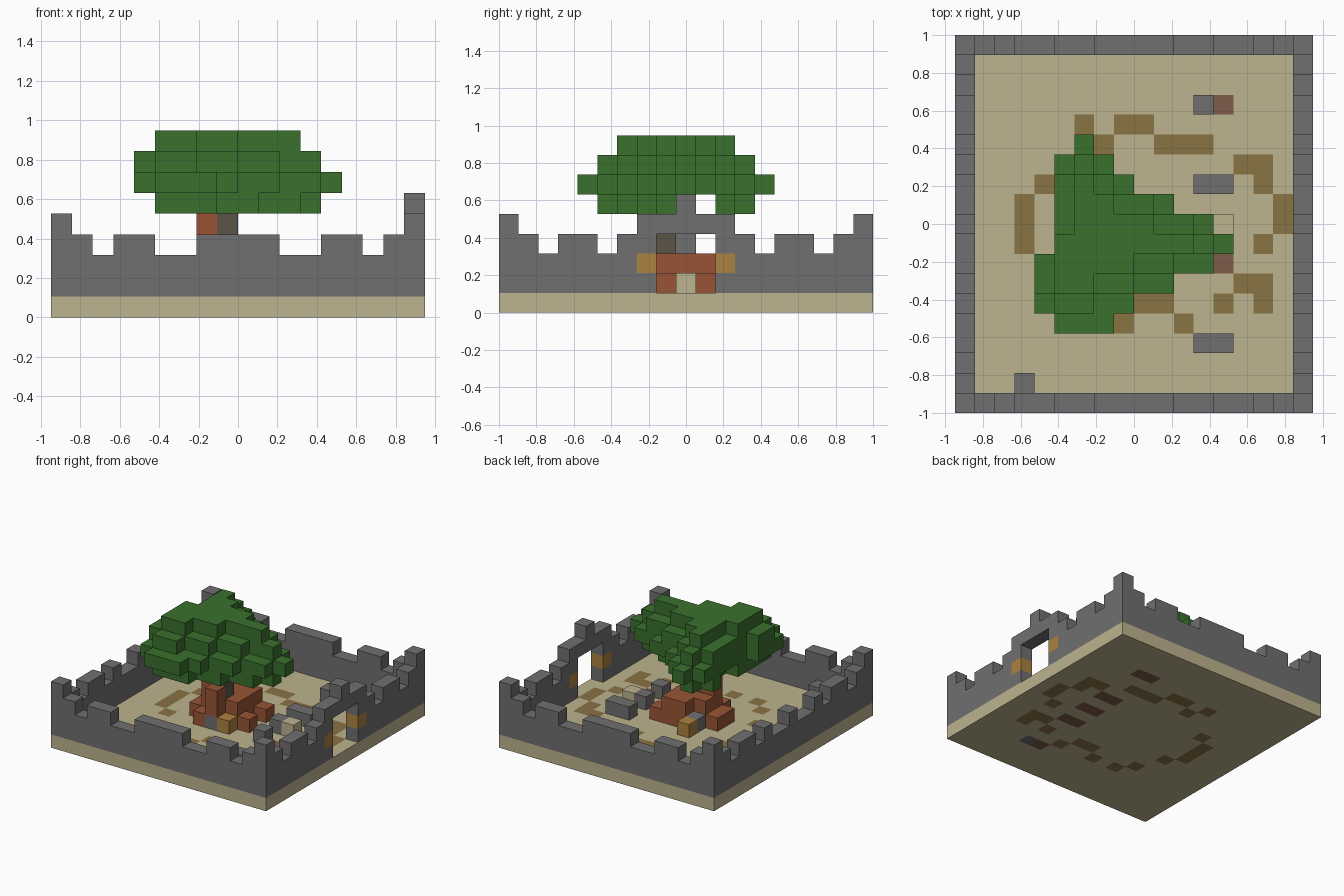
import bpy
import bmesh
from mathutils import Vector

default = bpy.data.objects.get("Cube")
if default:
    bpy.data.objects.remove(default, do_unlink=True)

NX, NY = 18, 19          # footprint in blocks
S = 2 / NY               # block size


def make_material(name, rgb):
    """Flat material from display colour values."""
    linear = [((c / 255 + 0.055) / 1.055) ** 2.4 for c in rgb] + [1.0]
    mat = bpy.data.materials.new(name)
    mat.use_nodes = True
    mat.diffuse_color = linear
    shader = next(n for n in mat.node_tree.nodes if n.type == 'BSDF_PRINCIPLED')
    shader.inputs["Base Color"].default_value = linear
    shader.inputs["Roughness"].default_value = 0.9
    return mat


sand = make_material("sand", (189, 179, 142))
path = make_material("path_brown", (138, 115, 68))
stone = make_material("stone_grey", (112, 112, 112))
leaf = make_material("leaf_green", (58, 112, 45))
bark = make_material("bark_red", (153, 85, 53))
dark = make_material("bark_dark", (92, 84, 72))
ochre = make_material("ochre", (172, 130, 62))
soil = make_material("soil", (126, 92, 75))

parts = {}               # part name -> {cell: material}


def put(part, mat, xs, ys, zs):
    """Fill a box of blocks; each argument is an index or a range."""
    xs, ys, zs = [(v,) if isinstance(v, int) else v for v in (xs, ys, zs)]
    cells = parts.setdefault(part, {})
    for x in xs:
        for y in ys:
            for z in zs:
                cells[x, y, z] = mat


def span(a, b):
    return range(a, b + 1)


# Sandy ground slab with path stones and grave plots set into it
put("ground", sand, range(NX), range(NY), 0)
PATH = {4: (6, 8, 11), 5: (5, 9, 10, 13, 15), 6: (14, 15), 7: (4,),
        8: (3, 15), 9: (3, 16), 10: (3, 16), 11: (4, 15), 12: (14, 15),
        13: (7, 10, 11, 12), 14: (6, 8, 9)}
for row, columns in PATH.items():
    put("ground", path, columns, row, 0)
for row in (3, 7, 9, 11, 15):
    put("ground", soil, span(12, 13), row, 0)
put("ground", stone, 13, 3, 0)

# Battlement walls, each profile mirrored about its middle
long_half = [4, 3, 2, 3, 3, 2, 2, 3, 3]
side_half = [4, 3, 2, 3, 3, 2, 3, 2, 2]
for x, h in enumerate(long_half + long_half[::-1]):
    put("front_wall", stone, x, 0, span(1, h))
    put("back_wall", stone, x, NY - 1, span(1, h))
side = side_half + [3] + side_half[::-1]
for y in range(1, NY - 1):
    put("right_wall", stone, 0, y, span(1, side[y]))
    if not 7 <= y <= 11:
        put("left_wall", stone, NX - 1, y, span(1, side[y]))

# Gate with lintel, crest and coloured lamp blocks
for y in (7, 11):
    put("gate", stone, NX - 1, y, span(1, 3))
    put("gate", ochre, NX - 1, y, 2)
put("gate", stone, NX - 1, span(7, 11), 4)
put("gate", stone, NX - 1, 9, 5)

# Low stone markers in front of the gate and beside the wall
for row, columns in ((3, (12, 13)), (7, (12,)), (9, (12,)), (11, (12, 13)), (15, (12,))):
    put("stone_markers", stone, columns, row, 1)
put("stone_markers", sand, 13, 9, 1)
put("corner_stone", stone, 3, 1, 1)

# Tree trunk with spreading roots
put("trunk", bark, span(7, 9), span(8, 10), 1)
put("trunk", bark, span(6, 10), 8, 1)
put("trunk", bark, 6, 9, 1)
put("trunk", bark, 10, 10, 1)
put("trunk", bark, 7, 7, 1)
put("trunk", stone, 8, 7, 1)
put("trunk", stone, 7, 10, 1)
put("trunk", ochre, 9, 7, 1)
put("trunk", ochre, 7, 11, 1)
put("trunk", bark, span(7, 9), span(8, 9), 2)
put("trunk", bark, span(8, 9), 10, 2)
put("trunk", bark, 8, 7, span(2, 3))
put("trunk", bark, 7, 8, span(3, 4))
put("trunk", dark, 8, 8, span(3, 4))

# Leaf crown, layer by layer: row -> first and last column
CROWN = {
    5: {5: (5, 7), 6: (5, 9), 7: (5, 11), 8: (5, 12), 9: (6, 10), 11: (5, 7), 12: (6, 6)},
    6: {4: (5, 7), 5: (4, 8), 6: (4, 10), 7: (4, 12), 8: (5, 13), 9: (5, 12),
        10: (5, 10), 11: (5, 8), 12: (5, 7), 13: (6, 6)},
    7: {5: (5, 6), 6: (4, 8), 7: (4, 10), 8: (5, 12), 9: (5, 11), 10: (5, 9),
        11: (5, 7), 12: (6, 6)},
    8: {6: (5, 6), 7: (5, 8), 8: (5, 11), 9: (6, 9), 10: (6, 7), 11: (6, 6)},
}
for z, rows in CROWN.items():
    for y, (a, b) in rows.items():
        put("leaf_crown", leaf, span(a, b), y, z)

# Turn each part into a mesh of its exposed block faces
occupied = set().union(*parts.values())
for name, cells in parts.items():
    mats = list(dict.fromkeys(cells.values()))
    bm = bmesh.new()
    for cell, mat in cells.items():
        centre = Vector(cell) + Vector((0.5, 0.5, 0.5))
        for axis in range(3):
            for sign in (-1, 1):
                n = Vector((0, 0, 0))
                n[axis] = sign
                if tuple(int(c + d) for c, d in zip(cell, n)) in occupied:
                    continue
                u = Vector((0, 0, 0))
                u[(axis + 1) % 3] = 0.5
                v = n.cross(u)
                mid = centre + n * 0.5 - Vector((NX / 2, NY / 2, 0))
                corners = (mid - u - v, mid + u - v, mid + u + v, mid - u + v)
                face = bm.faces.new([bm.verts.new(p * S) for p in corners])
                face.material_index = mats.index(mat)
    bmesh.ops.remove_doubles(bm, verts=bm.verts, dist=S * 0.01)
    bm.normal_update()
    mesh = bpy.data.meshes.new(name)
    bm.to_mesh(mesh)
    bm.free()
    for mat in mats:
        mesh.materials.append(mat)
    obj = bpy.data.objects.new(name, mesh)
    bpy.context.scene.collection.objects.link(obj)
